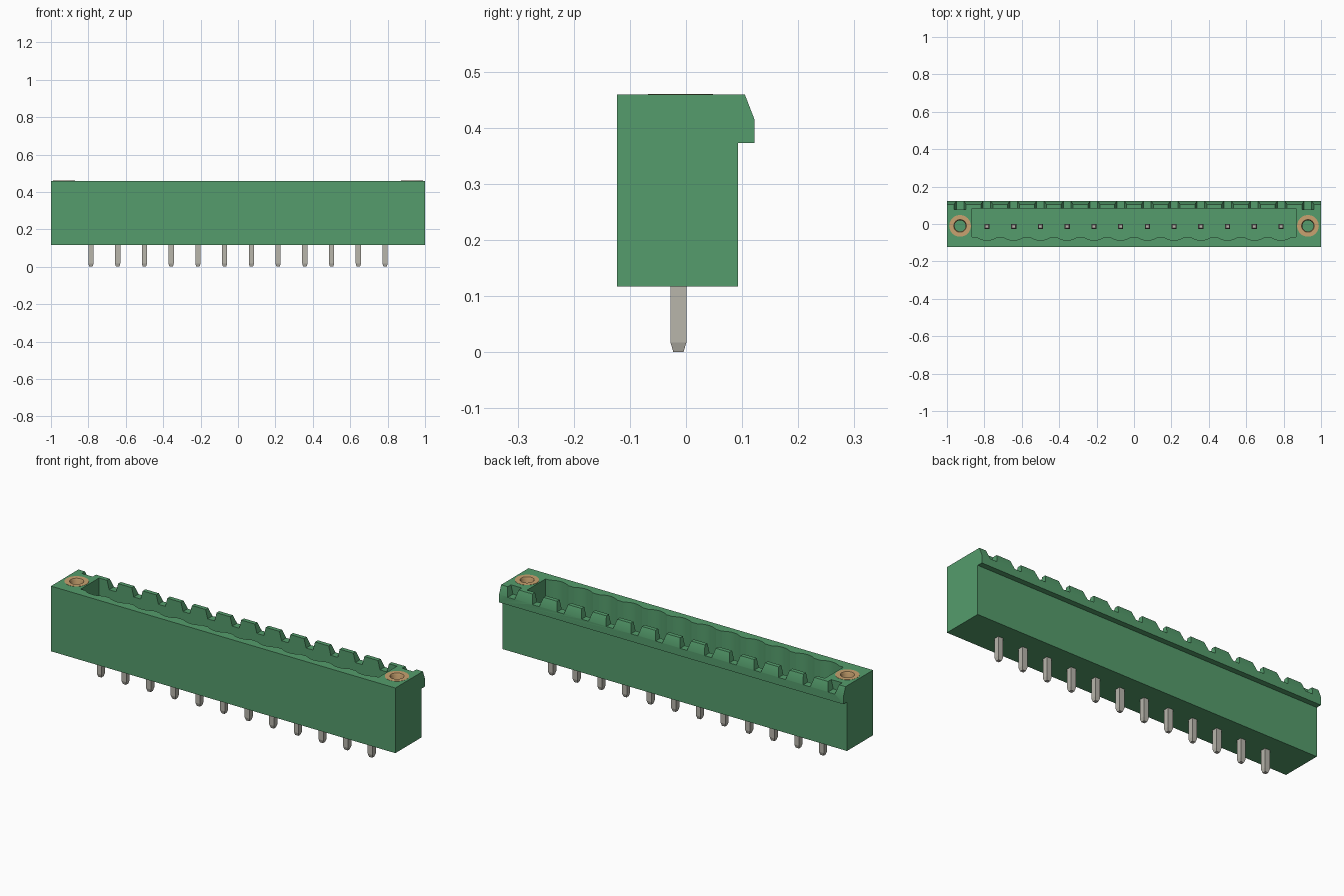
import bpy, bmesh, math

cube = bpy.data.objects.get("Cube")
if cube:
    bpy.data.objects.remove(cube, do_unlink=True)

COUNT, PITCH = 12, 0.143
PIN_X = [(i - (COUNT - 1) / 2) * PITCH for i in range(COUNT)]
PIN_Y = -0.0135
SCREW_X, SCREW_Y = 0.93, -0.01
BOTTOM, TOP, FLOOR = 0.117, 0.459, 0.20


def material(name, color):
    m = bpy.data.materials.new(name)
    m.use_nodes = True
    m.diffuse_color = (*color, 1)
    bsdf = m.node_tree.nodes["Principled BSDF"]
    bsdf.inputs["Base Color"].default_value = (*color, 1)
    bsdf.inputs["Roughness"].default_value = 0.6
    return m


green = material("green plastic", (0.09, 0.335, 0.15))
brass = material("brass", (0.58, 0.36, 0.16))
tin = material("tinned metal", (0.48, 0.465, 0.41))


def add_prism(bm, points, offset):
    """Extrude a closed loop of 3D points by an offset vector."""
    face = bm.faces.new([bm.verts.new(p) for p in points])
    new = bmesh.ops.extrude_face_region(bm, geom=[face])["geom"]
    bmesh.ops.translate(bm, vec=offset, verts=[v for v in new if isinstance(v, bmesh.types.BMVert)])


def make_object(name, bm, mat):
    bmesh.ops.recalc_face_normals(bm, faces=bm.faces)
    mesh = bpy.data.meshes.new(name)
    bm.to_mesh(mesh)
    bm.free()
    mesh.materials.append(mat)
    ob = bpy.data.objects.new(name, mesh)
    bpy.context.collection.objects.link(ob)
    return ob


def activate(ob):
    bpy.ops.object.select_all(action='DESELECT')
    ob.select_set(True)
    bpy.context.view_layer.objects.active = ob


def cut(ob, bm, name):
    """Subtract a closed mesh and discard the cutter."""
    cutter = make_object(name, bm, green)
    cutter.hide_render = True
    mod = ob.modifiers.new(name, 'BOOLEAN')
    mod.operation, mod.solver, mod.object = 'DIFFERENCE', 'EXACT', cutter
    activate(ob)
    bpy.ops.object.modifier_apply(modifier=mod.name)
    bpy.data.objects.remove(cutter, do_unlink=True)


def circle(x, y, z, r, n=32):
    return [(x + r * math.cos(2 * math.pi * i / n), y + r * math.sin(2 * math.pi * i / n), z)
            for i in range(n)]


# Housing: side profile with the latch lip along the back
profile = [(-0.123, BOTTOM), (0.093, BOTTOM), (0.093, 0.373), (0.122, 0.373),
           (0.122, 0.415), (0.105, TOP), (-0.123, TOP)]
bm = bmesh.new()
add_prism(bm, [(-1, y, z) for y, z in profile], (2, 0, 0))
housing = make_object("housing", bm, green)

# Plug cavity with a scalloped front wall, one scallop per pin
loop = [(0.865, 0.083), (-0.865, 0.083), (-0.865, -0.070)]
for x in PIN_X:
    for k in range(11):
        t = -1 + k / 5
        loop.append((x + 0.054 * t, -0.070 - 0.017 * (1 - t * t)))
loop.append((0.865, -0.070))
bm = bmesh.new()
add_prism(bm, [(x, y, FLOOR) for x, y in loop], (0, 0, 0.4))
cut(housing, bm, "cavity_cutter")

# Tapered notches through the back lip, also behind each screw insert
bm = bmesh.new()
for x in [-SCREW_X, *PIN_X, SCREW_X]:
    section = [(-0.020, 0.413), (0.020, 0.413), (0.032, TOP), (0.036, 0.474),
               (-0.036, 0.474), (-0.032, TOP)]
    add_prism(bm, [(x + dx, 0.078, z) for dx, z in section], (0, 0.1, 0))
cut(housing, bm, "notch_cutter")

# Screw wells
bm = bmesh.new()
for s in (-1, 1):
    add_prism(bm, circle(s * SCREW_X, SCREW_Y, 0.25, 0.058), (0, 0, 0.3))
cut(housing, bm, "well_cutter")
activate(housing)
bpy.ops.object.shade_smooth_by_angle(angle=math.radians(25))

# Brass threaded inserts
for s, side in ((-1, "right"), (1, "left")):
    bm = bmesh.new()
    rings = [[bm.verts.new(p) for p in circle(s * SCREW_X, SCREW_Y, z, r)]
             for r, z in ((0.058, 0.25), (0.058, TOP + 0.001), (0.034, TOP + 0.001), (0.030, 0.452),
                          (0.030, 0.25))]
    for a, b in zip(rings, rings[1:] + rings[:1]):
        for i in range(len(a)):
            j = (i + 1) % len(a)
            bm.faces.new((a[i], a[j], b[j], b[i]))
    insert = make_object("screw_insert_" + side, bm, brass)
    activate(insert)
    bpy.ops.object.shade_smooth_by_angle(angle=math.radians(30))

# Square pins, tapered at both ends
for n, x in enumerate(PIN_X, 1):
    bm = bmesh.new()
    rings = []
    for z, h in ((0, 0.009), (0.017, 0.014), (0.365, 0.014), (0.385, 0.009)):
        rings.append([bm.verts.new((x + a * h, PIN_Y + b * h, z))
                      for a, b in ((-1, -1), (1, -1), (1, 1), (-1, 1))])
    for a, b in zip(rings, rings[1:]):
        for i in range(4):
            j = (i + 1) % 4
            bm.faces.new((a[i], a[j], b[j], b[i]))
    bm.faces.new(rings[0])
    bm.faces.new(rings[-1])
    make_object(f"pin_{n}", bm, tin)
